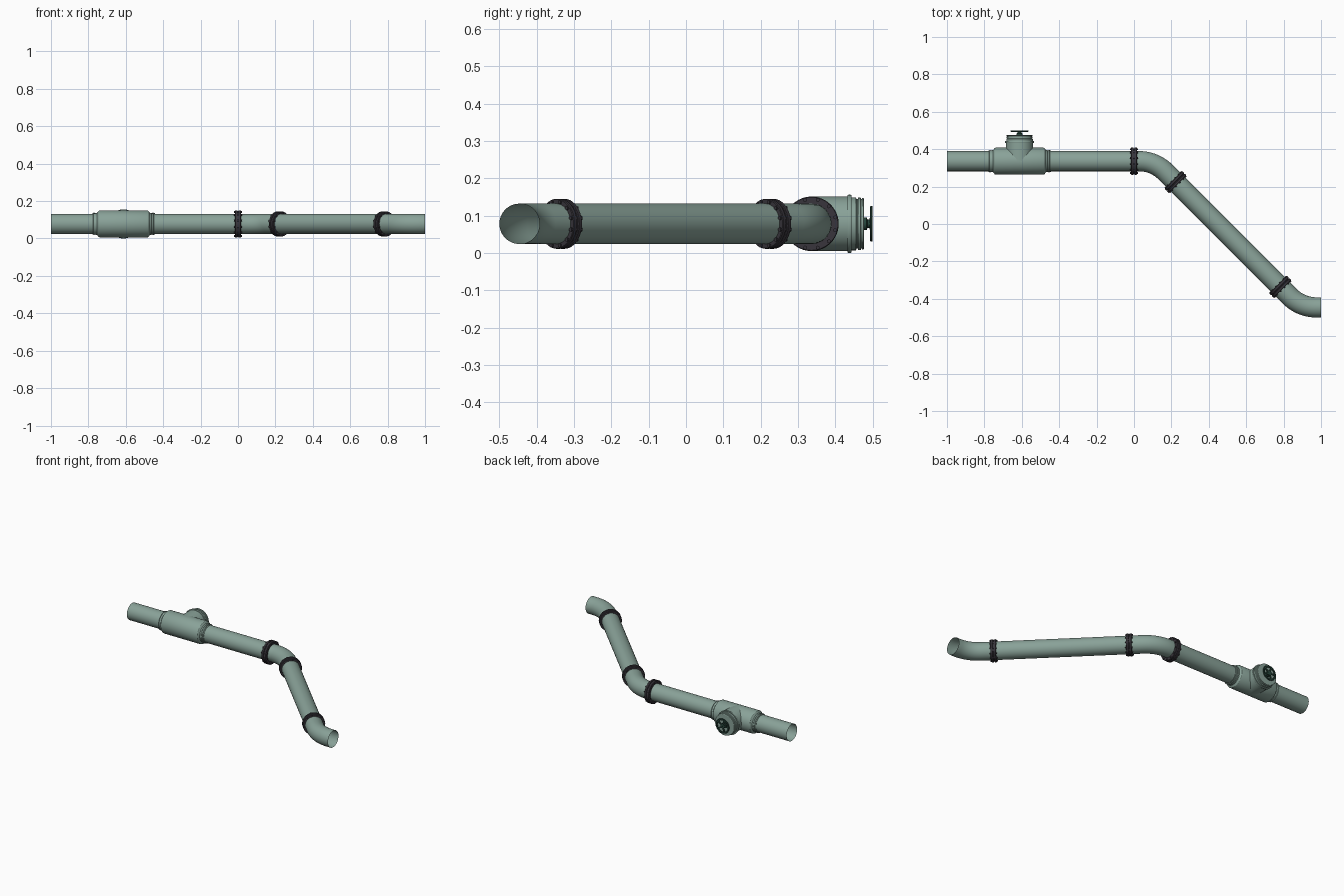
import bpy, bmesh
from math import sin, cos, pi, radians
from mathutils import Vector, Matrix

if "Cube" in bpy.data.objects:
    bpy.data.objects.remove(bpy.data.objects["Cube"])

ZC, R, SEG = 0.078, 0.054, 48


def material(name, col):
    m = bpy.data.materials.new(name)
    m.diffuse_color = (*col, 1)
    m.use_nodes = True
    m.node_tree.nodes["Principled BSDF"].inputs["Base Color"].default_value = m.diffuse_color
    return m


GREEN = material("pipe_green", (0.25, 0.36, 0.315))
DARK = material("flange_dark", (0.04, 0.036, 0.045))
WHEEL = material("wheel_green", (0.02, 0.06, 0.045))


def finish(name, bm, mat, matrix=Matrix()):
    bmesh.ops.recalc_face_normals(bm, faces=bm.faces)
    me = bpy.data.meshes.new(name)
    bm.to_mesh(me)
    bm.free()
    me.materials.append(mat)
    ob = bpy.data.objects.new(name, me)
    ob.matrix_world = matrix
    bpy.context.collection.objects.link(ob)
    bpy.ops.object.select_all(action='DESELECT')
    ob.select_set(True)
    bpy.context.view_layer.objects.active = ob
    bpy.ops.object.shade_smooth_by_angle(angle=radians(30))
    return ob


def frame(loc, axis):
    # local z points along axis
    q = Vector(axis).to_track_quat('Z', 'Y')
    return Matrix.Translation(loc) @ q.to_matrix().to_4x4()


def bridge(bm, rings, closed=False):
    n = len(rings[0])
    pairs = list(zip(rings, rings[1:]))
    if closed:
        pairs.append((rings[-1], rings[0]))
    for a, b in pairs:
        for i in range(n):
            j = (i + 1) % n
            bm.faces.new((a[i], a[j], b[j], b[i]))


def lathe(bm, profile, seg=SEG, closed=False):
    # profile of (radius, height) spun round local z
    rings = [[bm.verts.new((r * cos(2 * pi * i / seg), r * sin(2 * pi * i / seg), h))
              for i in range(seg)] for r, h in profile]
    bridge(bm, rings, closed)


def turned(name, profile, mat, loc, axis, closed=False):
    bm = bmesh.new()
    lathe(bm, profile, closed=closed)
    return finish(name, bm, mat, frame(loc, axis))


def tube(name, pts):
    # open tube following a flat path
    bm = bmesh.new()
    pts = [Vector((x, y, ZC)) for x, y in pts]
    rings = []
    for k, p in enumerate(pts):
        t = (pts[min(k + 1, len(pts) - 1)] - pts[max(k - 1, 0)]).normalized()
        if k in (0, len(pts) - 1):
            # end cuts are square to the straight or 45 degree run
            t = Vector((1, 0, 0)) if abs(t.y) < 0.35 else Vector((1, -1, 0)).normalized()
        side = Vector((-t.y, t.x, 0))
        rings.append([bm.verts.new(p + side * R * cos(2 * pi * i / SEG)
                                   + Vector((0, 0, R * sin(2 * pi * i / SEG)))) for i in range(SEG)])
    bridge(bm, rings)
    return finish(name, bm, GREEN)


# pipe run
Y0, Y1, BEND = 0.336, -0.446, 0.2
F1, F2, F3 = (0, Y0), (0.222, 0.224), (0.782, -0.336)
angles = [radians(45 * i / 12) for i in range(13)]
tube("inlet_pipe", [(-1, Y0), F1])
tube("upper_elbow", [F1] + [(0.027 + BEND * sin(a), 0.136 + BEND * cos(a)) for a in angles] + [F2])
tube("diagonal_pipe", [F2, F3])
tube("lower_elbow", [F3] + [(0.975 - BEND * sin(a), -0.246 - BEND * cos(a))
                            for a in reversed(angles)] + [(1, Y1)])


# bolted flange pairs
def flange(name, xy, axis, rad):
    bm = bmesh.new()
    for s in (-1, 1):
        lathe(bm, [(R - 0.001, s * 0.002), (rad - 0.002, s * 0.002), (rad, s * 0.004),
                   (rad, s * 0.014), (rad - 0.002, s * 0.016), (R - 0.001, s * 0.016)], closed=True)
    lathe(bm, [(rad - 0.005, -0.003), (rad - 0.005, 0.003)])
    for i in range(12):
        a = 2 * pi * (i + 0.5) / 12
        pos = Vector((cos(a), sin(a), 0)) * (rad - 0.007)
        bmesh.ops.create_cone(bm, cap_ends=True, segments=6, radius1=0.0055, radius2=0.0055,
                              depth=0.042, matrix=Matrix.Translation(pos))
    return finish(name, bm, DARK, frame((*xy, ZC), axis))


flange("inlet_flange", F1, (1, 0, 0), 0.073)
flange("upper_flange", F2, (1, -1, 0), 0.067)
flange("lower_flange", F3, (1, -1, 0), 0.067)

# valve body with end collars
VX = -0.612
half = [(0.072, 0.128), (0.070, 0.133), (0.062, 0.139), (0.059, 0.141), (0.059, 0.150),
        (0.057, 0.151), (0.057, 0.154), (0.060, 0.155), (0.060, 0.161),
        (0.057, 0.162), (0.057, 0.167), (R, 0.167)]
turned("valve_body", [(r, -h) for r, h in reversed(half)] + half, GREEN, (VX, Y0, ZC), (1, 0, 0))

# valve neck and bonnet, heights measured from the pipe axis
neck = [(0.073, 0.0), (0.073, 0.096), (0.077, 0.097), (0.078, 0.099), (0.078, 0.105),
        (0.077, 0.107), (0.071, 0.107), (0.071, 0.119), (0.066, 0.121), (0.066, 0.124),
        (0.070, 0.125), (0.070, 0.132), (0.066, 0.133), (0.066, 0.135),
        (0.069, 0.136), (0.069, 0.139), (0.066, 0.141), (0.018, 0.141), (0.0001, 0.141)]
turned("valve_bonnet", neck, GREEN, (VX, Y0, ZC), (0, 1, 0))

# stem
turned("valve_stem", [(0.017, 0.14), (0.017, 0.148), (0.011, 0.150), (0.011, 0.155), (0.015, 0.156),
                      (0.015, 0.163), (0.0001, 0.164)], WHEEL, (VX, Y0, ZC), (0, 1, 0))

# handwheel with five spokes
bm = bmesh.new()
lathe(bm, [(0.038, 0.157), (0.046, 0.157), (0.048, 0.159), (0.048, 0.162),
           (0.046, 0.164), (0.038, 0.164), (0.037, 0.1605)], closed=True)
for i in range(5):
    m = (Matrix.Rotation(2 * pi * i / 5, 4, 'Z') @ Matrix.Translation((0.025, 0, 0.1605))
         @ Matrix.Diagonal((0.029, 0.009, 0.005, 1)))
    bmesh.ops.create_cube(bm, size=1, matrix=m)
finish("handwheel", bm, WHEEL, frame((VX, Y0, ZC), (0, 1, 0)))
